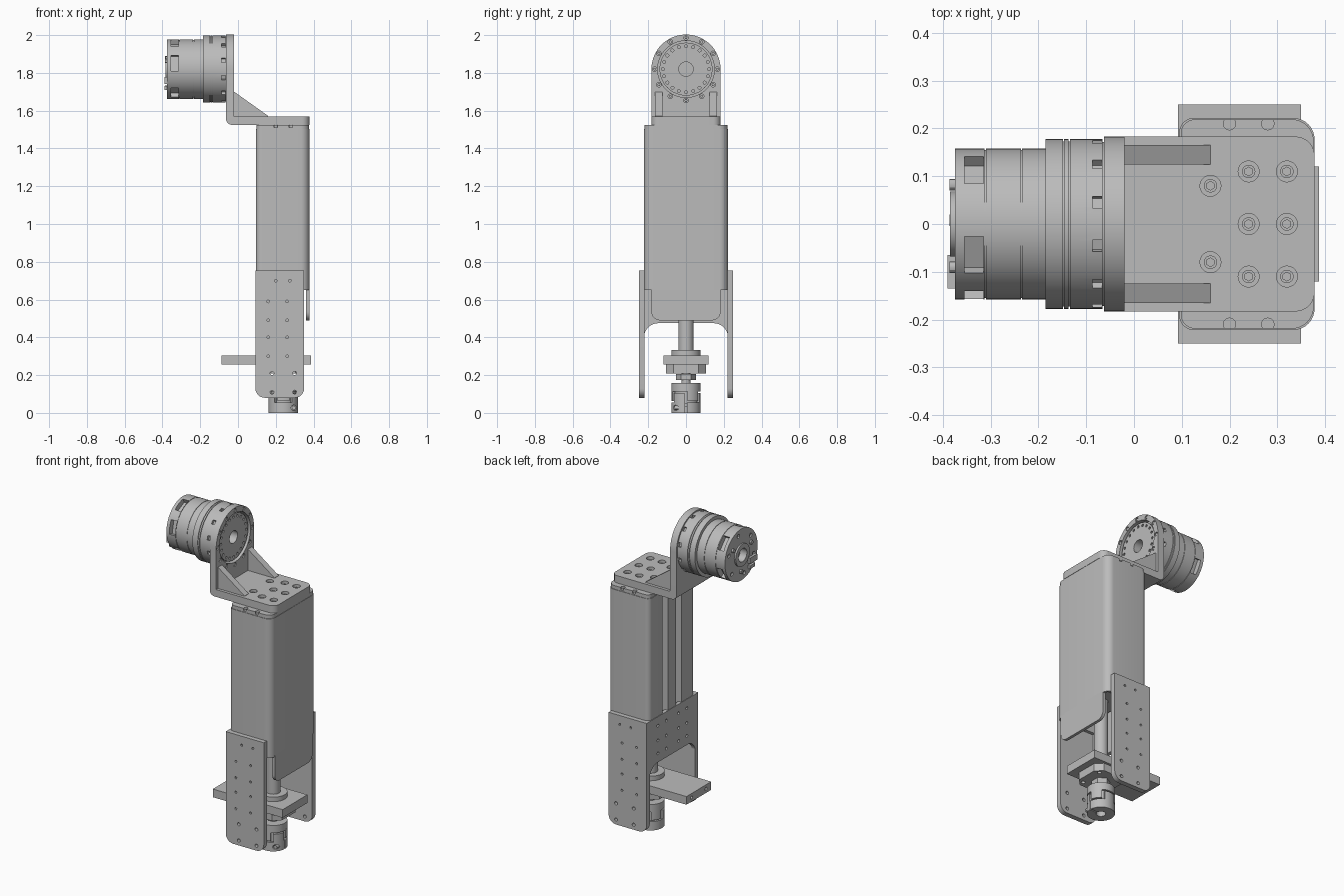
import bpy, bmesh
from math import sin, cos, pi, radians
from mathutils import Matrix, Vector

if "Cube" in bpy.data.objects:
    bpy.data.objects.remove(bpy.data.objects["Cube"])

grey = bpy.data.materials.new("machined_grey")
grey.use_nodes = True
grey.diffuse_color = (0.5, 0.5, 0.5, 1)
grey.node_tree.nodes["Principled BSDF"].inputs["Base Color"].default_value = (0.5, 0.5, 0.5, 1)
parts = []
ROT = {"x": Matrix.Rotation(pi / 2, 4, "Y"), "y": Matrix.Rotation(pi / 2, 4, "X"), "z": Matrix()}


def finish(name, bm):
    bmesh.ops.recalc_face_normals(bm, faces=bm.faces)
    mesh = bpy.data.meshes.new(name)
    bm.to_mesh(mesh)
    bm.free()
    mesh.materials.append(grey)
    ob = bpy.data.objects.new(name, mesh)
    bpy.context.collection.objects.link(ob)
    parts.append(ob)
    return ob


def prism(name, pts, axis, a, b):
    """Extrude a 2D outline along an axis from a to b."""
    place = {"x": lambda u, v: (a, u, v), "y": lambda u, v: (u, a, v), "z": lambda u, v: (u, v, a)}[axis]
    bm = bmesh.new()
    face = bm.faces.new([bm.verts.new(place(*p)) for p in pts])
    new = bmesh.ops.extrude_face_region(bm, geom=[face])["geom"]
    move = Vector([(b - a) * (axis == k) for k in "xyz"])
    bmesh.ops.translate(bm, verts=[v for v in new if isinstance(v, bmesh.types.BMVert)], vec=move)
    return finish(name, bm)


def arc(cx, cy, r, a0, a1, n=8):
    return [(cx + r * cos(radians(a0 + (a1 - a0) * i / n)),
             cy + r * sin(radians(a0 + (a1 - a0) * i / n))) for i in range(n + 1)]


def outline(u0, u1, v0, v1, low_u=0, high_u=0, low_v=None):
    """Rectangle with rounded corners; low_v rounds only the bottom pair."""
    r = [low_u, high_u, high_u, low_u] if low_v is None else [low_v, low_v, 0, 0]
    pts = []
    for k, (u, v, su, sv) in enumerate([(u0, v0, 1, 1), (u1, v0, -1, 1), (u1, v1, -1, -1), (u0, v1, 1, -1)]):
        a = 180 + 90 * k
        pts += arc(u + su * r[k], v + sv * r[k], r[k], a, a + 90) if r[k] else [(u, v)]
    return pts


def cylinders(name, centres, r, depth, axis, segs=20):
    bm = bmesh.new()
    for c in centres:
        bmesh.ops.create_cone(bm, cap_ends=True, segments=segs, radius1=r, radius2=r, depth=depth,
                              matrix=Matrix.Translation(c) @ ROT[axis])
    return finish(name, bm)


def boxes(name, items):
    """Each item: centre, size and optional turn about the motor axis."""
    bm = bmesh.new()
    for c, s, *turn in items:
        m = Matrix.Translation(c) @ Matrix.Rotation(turn[0] if turn else 0, 4, "X") @ Matrix.Diagonal((*s, 1))
        bmesh.ops.create_cube(bm, size=1, matrix=m)
    return finish(name, bm)


def cut(ob, tool):
    mod = ob.modifiers.new("cut", "BOOLEAN")
    mod.operation, mod.solver, mod.object = "DIFFERENCE", "EXACT", tool
    bpy.context.view_layer.objects.active = ob
    bpy.ops.object.modifier_apply(modifier=mod.name)
    parts.remove(tool)
    bpy.data.objects.remove(tool)


AX = 1.82   # motor axis height
SX = 0.24   # screw axis position


def ring(x, r, n, start=0.0):
    return [(x, r * cos(start + 2 * pi * i / n), AX + r * sin(start + 2 * pi * i / n)) for i in range(n)]


def ring_boxes(x, r, size, angles):
    return [((x, r * cos(a), AX + r * sin(a)), size, a) for a in angles]


# Motor body, turned about the x axis
profile = [(-.08, 0), (-.08, .038), (-.03, .038), (-.03, .14), (-.06, .14), (-.06, .172), (-.066, .172),
           (-.066, .178), (-.134, .178), (-.134, .173), (-.137, .173), (-.137, .178), (-.146, .178),
           (-.146, .173), (-.149, .173), (-.149, .178), (-.185, .178), (-.185, .158), (-.234, .158),
           (-.234, .155), (-.237, .155), (-.237, .158), (-.31, .158), (-.31, .155), (-.313, .155),
           (-.313, .158), (-.375, .158), (-.375, .068), (-.385, .068), (-.385, .04), (-.34, .04), (-.34, 0)]
bm = bmesh.new()
vs = [bm.verts.new((x, 0, AX + r)) for x, r in profile]
es = [bm.edges.new(p) for p in zip(vs, vs[1:])]
bmesh.ops.spin(bm, geom=vs + es, cent=(0, 0, AX), axis=(1, 0, 0), angle=2 * pi, steps=64)
bmesh.ops.remove_doubles(bm, verts=bm.verts, dist=1e-5)
motor = finish("motor_body", bm)
cut(motor, boxes("flange_notches", ring_boxes(-.077, .175, (.02, .03, .025), [pi * (i + .5) / 6 for i in range(12)])))
cut(motor, boxes("cap_windows", ring_boxes(-.335, .15, (.04, .05, .085),
                                           [radians(a) for a in (42, 115, 168, 235, 330)])))
cut(motor, cylinders("output_holes", ring(-.03, .122, 20), .008, .02, "x", 10))
cut(motor, cylinders("cap_holes", ring(-.375, .125, 6, .3), .012, .02, "x", 12))
cylinders("cap_screws", ring(-.378, .1, 3, .6), .012, .016, "x", 12)
boxes("cable_connectors", [((-.381, -.1, AX - .06), (.018, .07, .035)), ((-.381, -.09, AX - .1), (.016, .05, .02))])

# Angle bracket holding the motor
upright = prism("bracket_upright", [(-.183, 1.555), (.183, 1.555)] + arc(0, AX, .183, 0, 180, 32), "x", -.063, -.02)
cut(upright, cylinders("output_bore", [(-.04, 0, AX)], .15, .2, "x", 64))
cut(upright, cylinders("rim_holes", ring(-.02, .166, 12), .012, .024, "x", 14))
cylinders("rim_bolts", ring(-.028, .166, 12), .008, .01, "x", 6)
prism("bracket_bend", arc(-.033, 1.555, .03, 180, 270) + [(-.02, 1.525), (-.02, 1.57), (-.063, 1.57)],
      "y", -.183, .183)
base = prism("bracket_base", outline(-.033, .378, -.183, .183, 0, .04), "z", 1.525, 1.57)
bolts = [(.16, s * .08) for s in (-1, 1)] + [(x, y) for x in (.24, .32) for y in (-.11, 0, .11)]
cut(base, cylinders("base_bores", [(x, y, 1.57) for x, y in bolts], .022, .06, "z"))
heads = cylinders("base_bolts", [(x, y, 1.547) for x, y in bolts], .014, .02, "z")
cut(heads, cylinders("bolt_sockets", [(x, y, 1.557) for x, y in bolts], .009, .02, "z", 6))
for s, side in ((1, "left"), (-1, "right")):
    prism(side + "_gusset", [(-.025, 1.565), (.16, 1.565), (.16, 1.572), (-.02, 1.70), (-.025, 1.70)],
          "y", s * .125, s * .165)

# Column cover with its rail grooves and open lower end
section = outline(.095, .378, -.222, .222, .03, .045)
column = prism("column_cover", section, "z", .65, 1.503)
cut(column, boxes("rail_grooves", [((.1, s * .065, 1.1), (.06, .05, 1.2)) for s in (-1, 1)]))
cut(column, boxes("lower_cavity", [((.2, 0, .65), (.32, .4, .14))]))
cap = prism("column_cap", outline(.098, .376, -.219, .219, .03, .045), "z", 1.503, 1.525)
cut(cap, cylinders("cap_bores", [(x, s * .21, 1.525) for x in (.2, .28) for s in (-1, 1)], .013, .03, "z"))
prism("cover_flap", outline(-.183, .183, .49, .66, low_v=.045), "x", .36, .378)

# Fork: two side plates joined by an arched web
holes = [(.2, .70), (.275, .70)] + [(x, z) for x in (.16, .26) for z in (.59, .49, .40, .30)]
corner = [(x, z) for x in (.18, .30) for z in (.21, .11)]
for s, side in ((1, "left"), (-1, "right")):
    plate = prism(side + "_fork_plate", outline(.092, .35, .08, .755, low_v=.05), "y", s * .219, s * .25)
    cut(plate, cylinders("plate_holes", [(x, s * .25, z) for x, z in holes], .007, .03, "y", 12))
    cut(plate, cylinders("corner_holes", [(x, s * .235, z) for x, z in corner], .01, .1, "y", 14))
web = prism("fork_web", [(-.222, .755), (-.222, .40)] + arc(-.147, .40, .075, 180, 90)
            + arc(.147, .40, .075, 90, 0) + [(.222, .755)], "x", .092, .115)
cut(web, cylinders("web_holes", [(.092, s * y, z) for s in (-1, 1) for y in (.06, .14) for z in (.70, .61, .53)],
                   .009, .02, "x", 12))

# Lead screw, carrier plate and bearing stack
cylinders("screw_shaft", [(SX, 0, .55)], .04, .5, "z", 32)
cylinders("screw_collar", [(SX, 0, .318)], .078, .03, "z", 40)
carrier = boxes("carrier_plate", [((.15, 0, .28), (.474, .24, .05))])
cut(carrier, cylinders("end_holes", [(-.087, s * .07, .28) for s in (-1, 1)], .01, .04, "x", 12))
b, c = .105, .065
block = prism("bearing_block", [(SX + u, v) for u, v in
              [(-b, -c), (-c, -b), (c, -b), (b, -c), (b, c), (c, b), (-c, b), (-b, c)]], "z", .208, .256)
cut(block, cylinders("block_holes", [(SX + u * .07, v * .07, .208) for u in (-1, 1) for v in (-1, 1)],
                     .012, .03, "z", 14))
cylinders("lock_nut", [(SX, 0, .19)], .052, .032, "z", 6)
cylinders("shaft_end", [(SX, 0, .15)], .025, .16, "z", 20)

# Jaw coupling
hub = cylinders("coupling_lower_hub", [(SX, 0, .027)], .078, .054, "z", 48)
cut(hub, cylinders("hub_bore", [(SX, 0, 0)], .027, .07, "z", 24))
cut(hub, boxes("clamp_slit", [((SX + .055, 0, .02), (.06, .008, .08))]))
cut(hub, cylinders("clamp_screw_hole", [(SX + .055, -.06, .027)], .014, .05, "y", 16))
cylinders("clamp_screw", [(SX + .055, -.045, .027)], .011, .03, "y", 12)
cylinders("coupling_upper_hub", [(SX, 0, .136)], .078, .046, "z", 48)
cylinders("coupling_spider", [(SX, 0, .086)], .064, .07, "z", 36)
for i in range(6):
    a = 60 * i
    low = .05 if i % 2 else .062
    prism("coupling_jaw_%d" % (i + 1), arc(SX, 0, .078, a + 6, a + 54, 8) + arc(SX, 0, .04, a + 54, a + 6, 4),
          "z", low, low + .055)

# Smooth round surfaces, keep machined edges crisp
bpy.ops.object.select_all(action="DESELECT")
for ob in parts:
    ob.select_set(True)
bpy.context.view_layer.objects.active = motor
bpy.ops.object.shade_smooth_by_angle(angle=radians(30))
